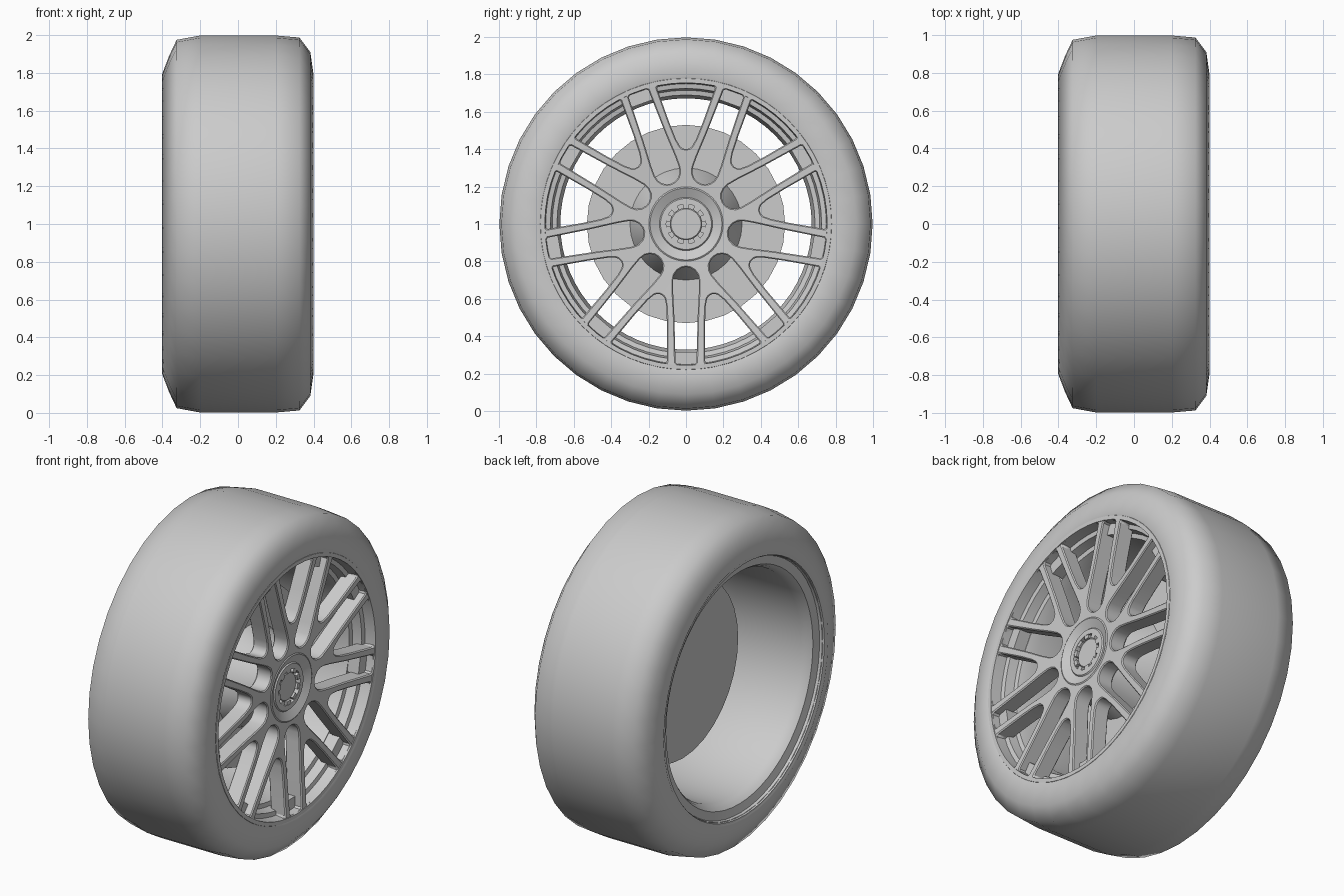
import bpy, bmesh
from math import sin, cos, radians, pi, hypot, atan2, sqrt
from mathutils import Vector, Matrix

if "Cube" in bpy.data.objects:
    bpy.data.objects.remove(bpy.data.objects["Cube"])

ZC = 1.0      # wheel axle height
N = 9         # spoke pairs


def finish(bm, name, angle):
    bm.normal_update()
    me = bpy.data.meshes.new(name)
    bm.to_mesh(me)
    bm.free()
    ob = bpy.data.objects.new(name, me)
    ob.location = (0, 0, ZC)
    bpy.context.collection.objects.link(ob)
    bpy.ops.object.select_all(action='DESELECT')
    ob.select_set(True)
    bpy.context.view_layer.objects.active = ob
    bpy.ops.object.shade_smooth_by_angle(angle=radians(angle))
    return ob


def lathe(name, profile, segs, angle=30, closed=False):
    """Revolve (x, radius) points around the X axle."""
    bm = bmesh.new()
    rings = []
    for i in range(segs):
        a = 2 * pi * i / segs
        rings.append([bm.verts.new((x, r * cos(a), r * sin(a))) for x, r in profile])
    n = len(profile)
    for i in range(segs):
        p, q = rings[i], rings[(i + 1) % segs]
        for j in range(n if closed else n - 1):
            k = (j + 1) % n
            bm.faces.new((p[j], p[k], q[k], q[j]))
    bmesh.ops.remove_doubles(bm, verts=bm.verts, dist=1e-5)
    bmesh.ops.recalc_face_normals(bm, faces=bm.faces)
    return finish(bm, name, angle)


def radial_boxes(name, count, start, u0, u1, half, x0, x1):
    """Ring of boxes spanning radius u0..u1 and depth x0..x1."""
    bm = bmesh.new()
    for i in range(count):
        a = radians(start + 360 / count * i)
        m = (Matrix.Rotation(a, 4, 'X') @ Matrix.Translation(((x0 + x1) / 2, (u0 + u1) / 2, 0))
             @ Matrix.Diagonal((x1 - x0, u1 - u0, 2 * half, 1)))
        bmesh.ops.create_cube(bm, size=1, matrix=m)
    return finish(bm, name, 30)


# Tyre
lathe("tire", [(-0.385, 0.76), (-0.403, 0.79), (-0.365, 0.89), (-0.325, 0.975), (-0.2, 0.998),
               (0.2, 0.998), (0.325, 0.987), (0.383, 0.91), (0.4, 0.79), (0.385, 0.76)], 40, 60)

# Rim barrel with stepped lips
lathe("rim_barrel", [(0.385, 0.785), (0.397, 0.778), (0.397, 0.755), (0.33, 0.75), (0.325, 0.725),
                     (0.27, 0.715), (0.265, 0.69), (0.2, 0.672), (-0.3, 0.675), (-0.34, 0.69),
                     (-0.36, 0.705), (-0.37, 0.755), (-0.395, 0.765), (-0.395, 0.79)], 64)

# Spoke face: flat disc with openings, extruded and dished toward the hub
NARROW = [(0.23, 0), (0.234, 0.022), (0.247, 0.045), (0.27, 0.062), (0.30, 0.069), (0.36, 0.069),
          (0.5, 0.062), (0.74, 0.056), (0.75, 0.046)]
WIDE = [(0.40, 0), (0.404, 0.017), (0.416, 0.032), (0.45, 0.052), (0.55, 0.092), (0.728, 0.156),
        (0.738, 0.15), (0.748, 0.10), (0.753, 0.05)]


def face_x(r):
    return 0.393 - 0.035 * (0.76 - r) / 0.56


bm = bmesh.new()


def loop(pts):
    vs = [bm.verts.new((0, y, z)) for y, z in pts]
    for i, v in enumerate(vs):
        bm.edges.new((v, vs[(i + 1) % len(vs)]))


def circle(r, n):
    return [(r * cos(2 * pi * i / n), r * sin(2 * pi * i / n)) for i in range(n)]


def opening(half, deg):
    a = radians(deg)
    end = (0.755, 0)
    pts = half + [end] + [(u, -v) for u, v in reversed(half[1:])]
    return [(u * cos(a) - v * sin(a), u * sin(a) + v * cos(a)) for u, v in pts]


loop(circle(0.772, 72))
loop(circle(0.19, 36))
for i in range(N):
    loop(opening(NARROW, -90 + 40 * i))
    loop(opening(WIDE, -70 + 40 * i))
bmesh.ops.triangle_fill(bm, use_beauty=True, edges=bm.edges[:], normal=(1, 0, 0))
front = bm.verts[:]
res = bmesh.ops.extrude_face_region(bm, geom=bm.faces[:], use_keep_orig=True)
back = {v for v in res["geom"] if isinstance(v, bmesh.types.BMVert)}
for v in bm.verts:
    r = hypot(v.co.y, v.co.z)
    v.co.x = face_x(r) - (0.10 if v in back else 0)
bmesh.ops.recalc_face_normals(bm, faces=bm.faces)
spokes = finish(bm, "spokes", 35)
bev = spokes.modifiers.new("edge_bevel", 'BEVEL')
bev.width = 0.006
bev.segments = 1
bev.limit_method = 'ANGLE'
bev.angle_limit = radians(50)

# Bridges joining each spoke pair to the rim
radial_boxes("spoke_bridges", N, -90, 0.685, 0.755, 0.062, 0.27, 0.345)

# Hub collar with recessed centre
lathe("hub_collar", [(0.258, 0.20), (0.357, 0.20), (0.362, 0.192), (0.338, 0.142), (0.345, 0.136),
                     (0.345, 0.106), (0.295, 0.106), (0.295, 0.0)], 48)
lathe("center_cap", [(0.295, 0.086), (0.328, 0.086), (0.333, 0.08), (0.333, 0.0)], 40)
radial_boxes("cap_teeth", 10, 18, 0.084, 0.108, 0.017, 0.295, 0.343)

# Brake disc and its hub hat
lathe("brake_disc", [(0.02, 0.0), (0.02, 0.53), (0.07, 0.53), (0.07, 0.0)], 32)
lathe("brake_hat", [(0.07, 0.30), (0.20, 0.25), (0.265, 0.215), (0.265, 0.0)], 32)
